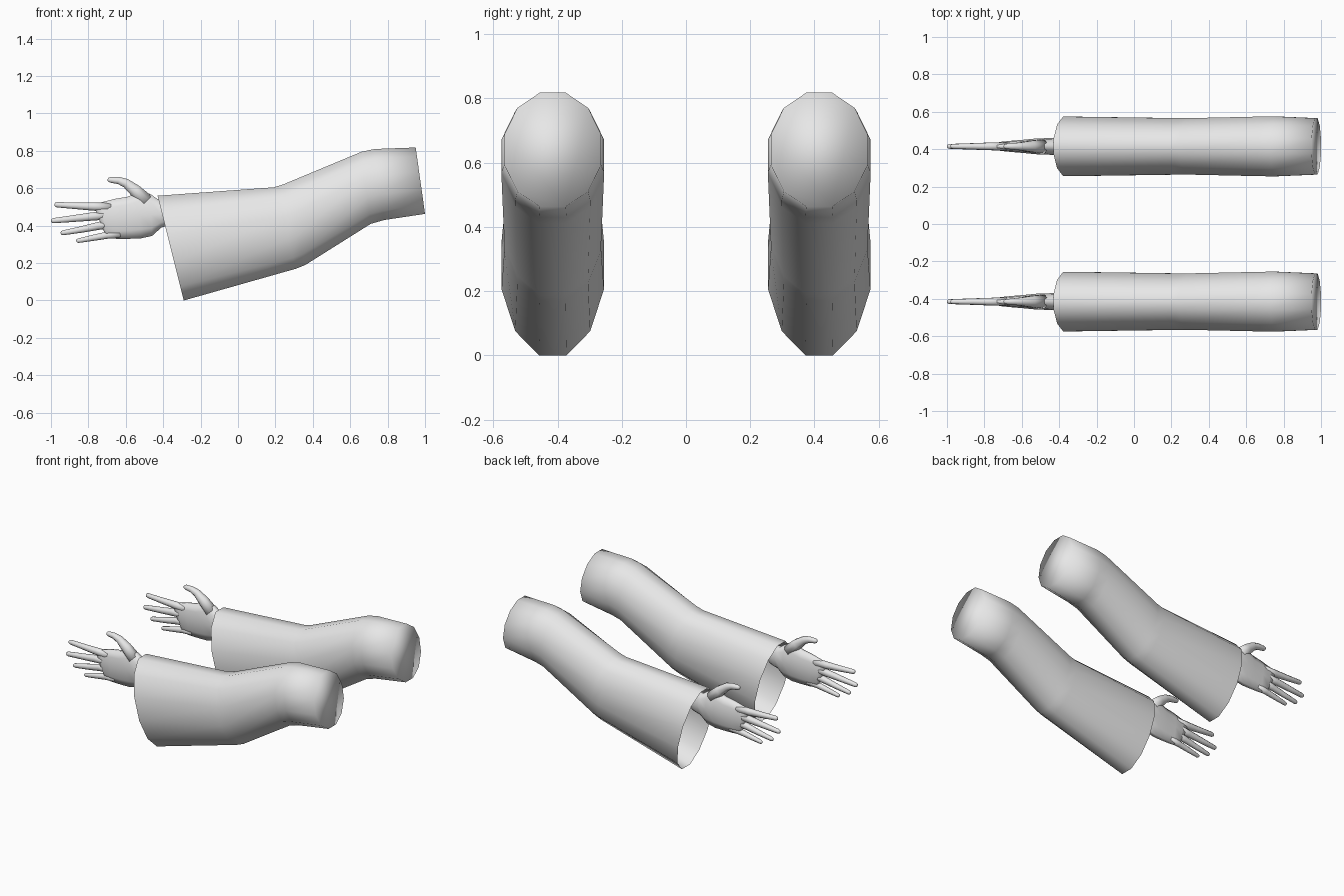
import bpy, bmesh, math
from mathutils import Vector

if "Cube" in bpy.data.objects:
    bpy.data.objects.remove(bpy.data.objects["Cube"])

grey = bpy.data.materials.new("plain_grey")
grey.diffuse_color = (0.8, 0.8, 0.8, 1)
grey.use_nodes = True
grey.node_tree.nodes["Principled BSDF"].inputs["Base Color"].default_value = grey.diffuse_color
ARM_Y = 0.415  # distance of each arm from the middle


def loft(name, rings, sides, side, cap_start=True, cap_end=True):
    """Skin oval rings, each given as upper (x, z), lower (x, z), half width."""
    bm = bmesh.new()
    k = 1 / math.cos(math.pi / sides)  # flat top and bottom facets touch the given points
    loops = []
    for (ux, uz), (lx, lz), w in rings:
        mid = Vector(((ux + lx) / 2, 0, (uz + lz) / 2))
        half = Vector(((ux - lx) / 2, 0, (uz - lz) / 2)) * k
        loop = []
        for i in range(sides):
            a = 2 * math.pi * (i + 0.5) / sides
            p = mid + half * math.cos(a) + Vector((0, w * math.sin(a), 0))
            loop.append(bm.verts.new((p.x, p.y + side * ARM_Y, p.z)))
        loops.append(loop)
    for a, b in zip(loops, loops[1:]):
        for i in range(sides):
            j = (i + 1) % sides
            bm.faces.new((a[i], a[j], b[j], b[i]))
    if cap_start:
        bm.faces.new(loops[0])
    if cap_end:
        bm.faces.new(loops[-1])
    bmesh.ops.recalc_face_normals(bm, faces=bm.faces)
    for f in bm.faces:
        f.smooth = True
    me = bpy.data.meshes.new(name)
    bm.to_mesh(me)
    bm.free()
    me.materials.append(grey)
    ob = bpy.data.objects.new(name, me)
    bpy.context.collection.objects.link(ob)
    return ob


def finger(name, path, side):
    """Tapered tube along (x, z, radius) points with a rounded tip."""
    (x0, z0, _), (x1, z1, r) = path[-2:]
    d = Vector((x1 - x0, z1 - z0)).normalized()
    path = path + [(x1 + d.x * r * 0.7, z1 + d.y * r * 0.7, r * 0.75),
                   (x1 + d.x * r, z1 + d.y * r, r * 0.3)]
    rings = []
    for i, (x, z, r) in enumerate(path):
        a, b = path[max(i - 1, 0)], path[min(i + 1, len(path) - 1)]
        t = Vector((b[0] - a[0], b[1] - a[1])).normalized()
        n = Vector((t.y, -t.x)) * r
        rings.append(((x + n.x, z + n.y), (x - n.x, z - n.y), r))
    loft(name, rings, 8, side)


# Sleeve: open cuff, bent elbow, closed shoulder end
SLEEVE = [
    ((-0.43, 0.56), (-0.29, 0.0), 0.165),
    ((0.19, 0.605), (0.31, 0.17), 0.156),
    ((0.24, 0.62), (0.36, 0.19), 0.156),
    ((0.66, 0.795), (0.71, 0.41), 0.165),
    ((0.73, 0.81), (0.78, 0.43), 0.166),
    ((0.95, 0.818), (1.0, 0.463), 0.156),
]
# Palm from the wrist to the knuckles
PALM = [
    ((-0.36, 0.53), (-0.36, 0.405), 0.048),
    ((-0.42, 0.535), (-0.41, 0.39), 0.047),
    ((-0.47, 0.57), (-0.46, 0.345), 0.044),
    ((-0.53, 0.58), (-0.52, 0.332), 0.042),
    ((-0.59, 0.555), (-0.58, 0.33), 0.036),
    ((-0.66, 0.543), (-0.65, 0.33), 0.030),
    ((-0.73, 0.525), (-0.70, 0.335), 0.024),
    ((-0.77, 0.505), (-0.72, 0.375), 0.016),
]
FINGERS = {
    "thumb": [(-0.49, 0.53, 0.040), (-0.55, 0.588, 0.033), (-0.60, 0.628, 0.024),
              (-0.64, 0.642, 0.019), (-0.682, 0.645, 0.015)],
    "index_finger": [(-0.68, 0.50, 0.024), (-0.77, 0.502, 0.022),
                     (-0.86, 0.506, 0.018), (-0.968, 0.512, 0.014)],
    "middle_finger": [(-0.68, 0.458, 0.024), (-0.78, 0.449, 0.022),
                      (-0.88, 0.438, 0.018), (-0.986, 0.427, 0.014)],
    "ring_finger": [(-0.66, 0.413, 0.024), (-0.75, 0.398, 0.021),
                    (-0.84, 0.379, 0.017), (-0.935, 0.362, 0.013)],
    "little_finger": [(-0.63, 0.357, 0.023), (-0.70, 0.349, 0.019),
                      (-0.78, 0.334, 0.016), (-0.853, 0.32, 0.012)],
}

for side, label in ((-1, "front"), (1, "back")):
    loft(label + "_sleeve", SLEEVE, 12, side, cap_start=False)
    loft(label + "_palm", PALM, 10, side)
    for part, path in FINGERS.items():
        finger(label + "_" + part, path, side)
